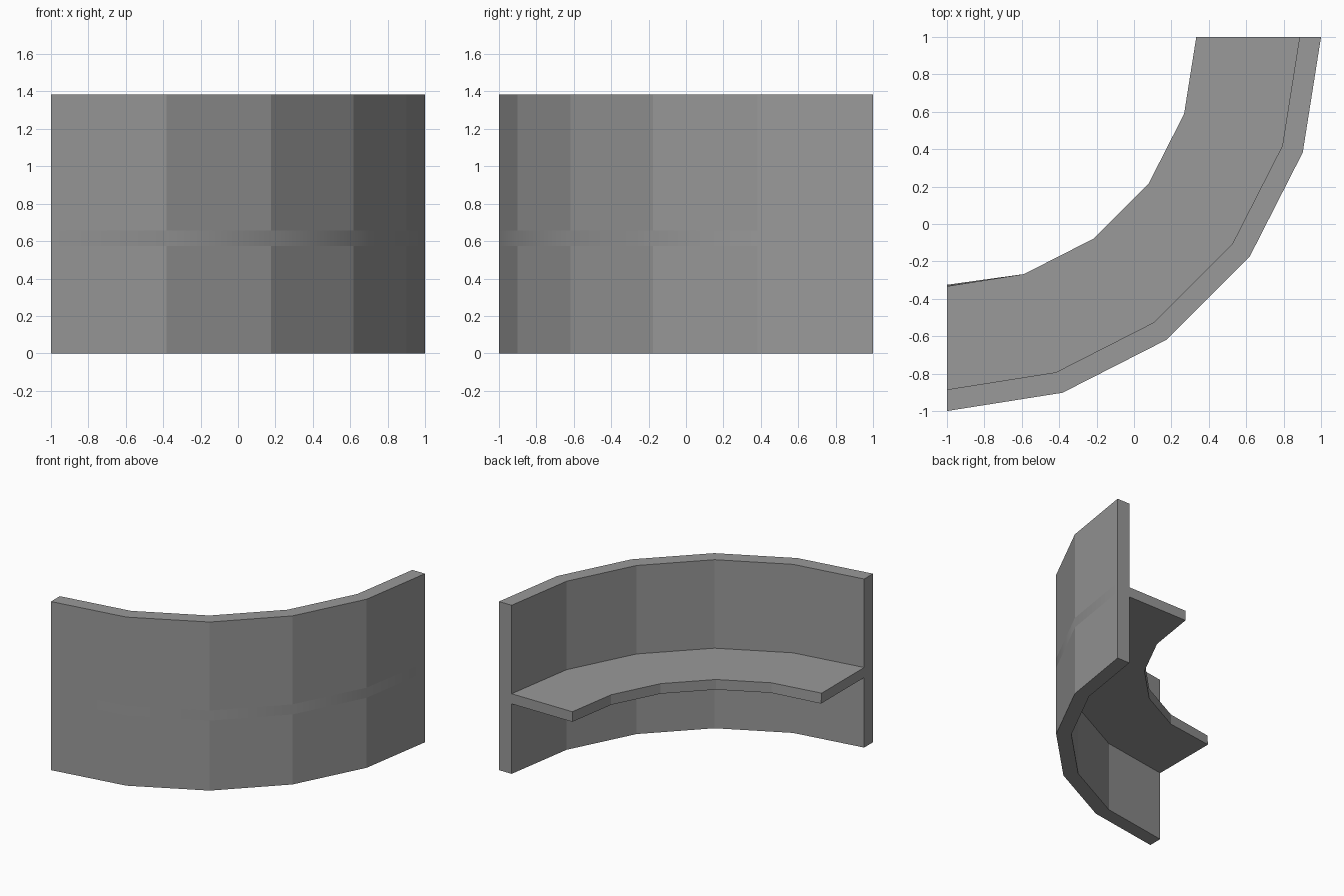
import bpy, bmesh
from math import sin, cos, pi

if "Cube" in bpy.data.objects:
    bpy.data.objects.remove(bpy.data.objects["Cube"])

SEGMENTS = 5            # flat facets in the quarter turn
CENTRE = (-1.0, 1.0)    # axis of the curve
R_OUT, R_IN, R_SHELF = 2.0, 1.885, 1.333
HEIGHT, Z0, Z1 = 1.385, 0.575, 0.658

# T-shaped cross-section (radius, z): wall with a shelf on its inner side
profile = [(R_OUT, 0), (R_OUT, Z0), (R_OUT, Z1), (R_OUT, HEIGHT),
           (R_IN, HEIGHT), (R_IN, Z1), (R_SHELF, Z1),
           (R_SHELF, Z0), (R_IN, Z0), (R_IN, 0)]
BAND = 1                # profile edge of the softly shaded outer band
LOWER_LIP = 7           # lower front corner of the shelf

bm = bmesh.new()
rings = []
for i in range(SEGMENTS + 1):
    a = i * pi / 2 / SEGMENTS
    rings.append([bm.verts.new((CENTRE[0] + r * sin(a), CENTRE[1] - r * cos(a), z))
                  for r, z in profile])

# slightly skewed lower shelf corner at the left end
rings[0][LOWER_LIP].co.y += 0.008

# sides of the sweep
n = len(profile)
for a, b in zip(rings, rings[1:]):
    for j in range(n):
        k = (j + 1) % n
        face = bm.faces.new((a[j], a[k], b[k], b[j]))
        face.smooth = j == BAND

# end caps
bm.faces.new(rings[0])
bm.faces.new(rings[-1])
bmesh.ops.recalc_face_normals(bm, faces=bm.faces)

mesh = bpy.data.meshes.new("curved_wall_with_shelf")
bm.to_mesh(mesh)
bm.free()

# dark grey finish
grey = bpy.data.materials.new("dark_grey")
grey.diffuse_color = (0.32, 0.32, 0.32, 1)
grey.use_nodes = True
grey.node_tree.nodes["Principled BSDF"].inputs["Base Color"].default_value = grey.diffuse_color
mesh.materials.append(grey)

obj = bpy.data.objects.new("curved_wall_with_shelf", mesh)
bpy.context.collection.objects.link(obj)
